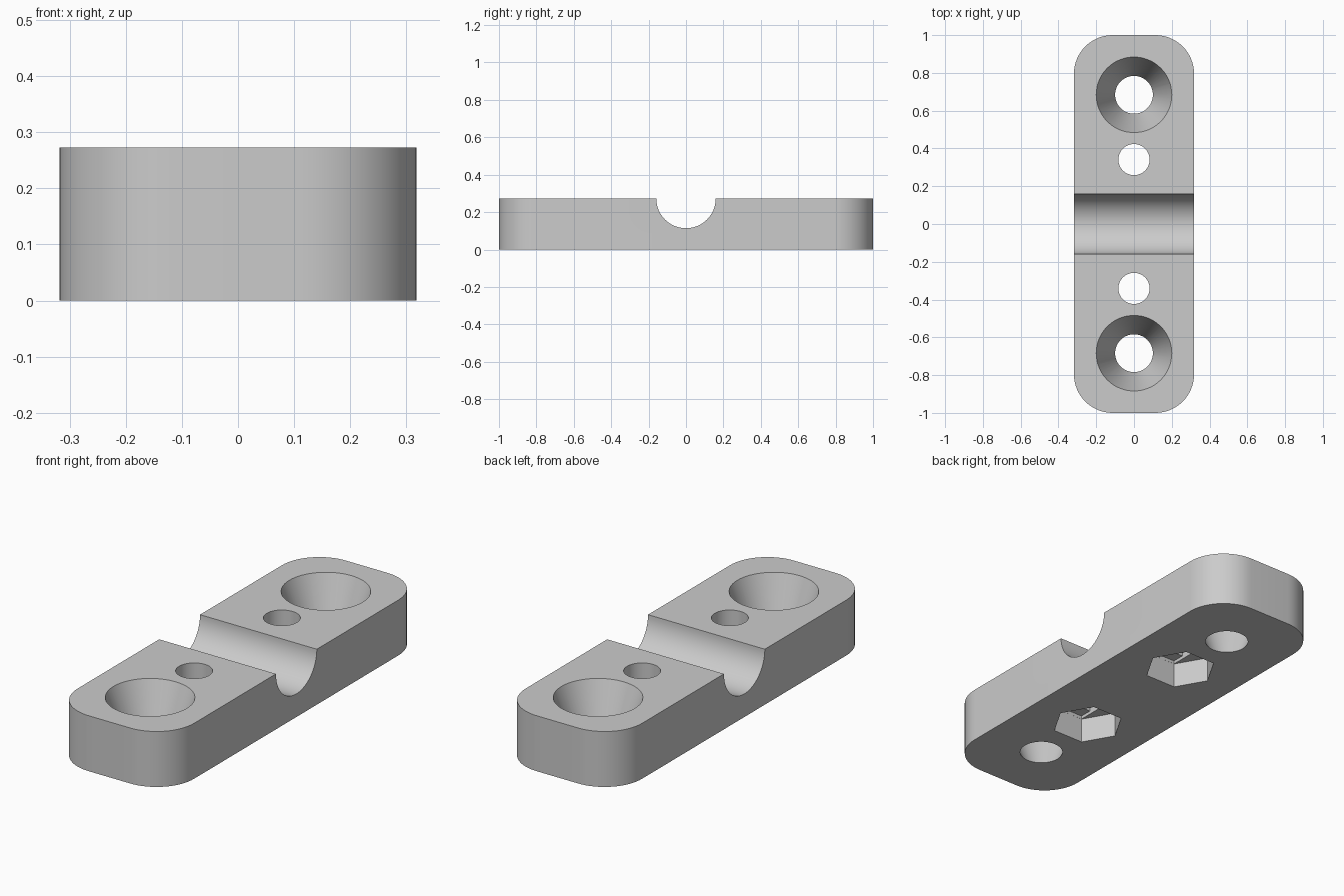
import bpy, bmesh, math
from mathutils import Matrix, Vector

old = bpy.data.objects.get("Cube")
if old:
    bpy.data.objects.remove(old, do_unlink=True)

HALF_X, HALF_Y, HEIGHT, CORNER = 0.318, 1.0, 0.273, 0.205
SINK_Y, BOLT_Y = 0.684, 0.341
HOLE_R, HEX_R, POCKET, STEP = 0.0825, 0.168, 0.125, 0.016

grey = bpy.data.materials.new("plain grey")
grey.use_nodes = True
grey.diffuse_color = (0.6, 0.6, 0.6, 1)
grey.node_tree.nodes["Principled BSDF"].inputs["Base Color"].default_value = (0.6, 0.6, 0.6, 1)


def make_object(name, bm):
    bmesh.ops.recalc_face_normals(bm, faces=bm.faces)
    mesh = bpy.data.meshes.new(name)
    bm.to_mesh(mesh)
    bm.free()
    mesh.materials.append(grey)
    obj = bpy.data.objects.new(name, mesh)
    bpy.context.collection.objects.link(obj)
    return obj


def cone(name, y, z0, z1, r0, r1, sides=64):
    bm = bmesh.new()
    bmesh.ops.create_cone(bm, cap_ends=True, segments=sides, radius1=r0, radius2=r1,
                          depth=z1 - z0, matrix=Matrix.Translation((0, y, (z0 + z1) / 2)))
    return make_object(name, bm)


def box(name, y, half_x, half_y, z0, z1):
    bm = bmesh.new()
    bmesh.ops.create_cube(bm, size=1, matrix=Matrix.Translation((0, y, (z0 + z1) / 2))
                          @ Matrix.Diagonal((2 * half_x, 2 * half_y, z1 - z0, 1)))
    return make_object(name, bm)


def hexagon(name, y, radius, z0, z1):
    # Corners lie on the x axis
    bm = bmesh.new()
    ring = [bm.verts.new((radius * math.cos(i * math.pi / 3),
                          y + radius * math.sin(i * math.pi / 3), z0)) for i in range(6)]
    face = bm.faces.new(ring)
    new = bmesh.ops.extrude_face_region(bm, geom=[face])["geom"]
    bmesh.ops.translate(bm, vec=(0, 0, z1 - z0),
                        verts=[v for v in new if isinstance(v, bmesh.types.BMVert)])
    return make_object(name, bm)


# Rounded rectangular bar
bm = bmesh.new()
outline = []
for quarter, (sx, sy) in enumerate(((1, 1), (-1, 1), (-1, -1), (1, -1))):
    for i in range(17):
        a = (quarter + i / 16) * math.pi / 2
        outline.append(bm.verts.new((sx * (HALF_X - CORNER) + CORNER * math.cos(a),
                                     sy * (HALF_Y - CORNER) + CORNER * math.sin(a), 0)))
base = bm.faces.new(outline)
top = bmesh.ops.extrude_face_region(bm, geom=[base])["geom"]
bmesh.ops.translate(bm, vec=(0, 0, HEIGHT),
                    verts=[v for v in top if isinstance(v, bmesh.types.BMVert)])
clamp = make_object("clamp_bar", bm)

# Half-round groove across the middle
bm = bmesh.new()
bmesh.ops.create_cone(bm, cap_ends=True, segments=64, radius1=0.159, radius2=0.159, depth=1,
                      matrix=Matrix.Translation((0, 0, HEIGHT)) @ Matrix.Rotation(math.pi / 2, 4, 'Y'))
cutters = [make_object("groove_cutter", bm)]

# Tapered screw holes, bolt holes and stepped nut pockets at both ends
over = 0.02
taper = 0.1 / HEIGHT * over
for side in (-1, 1):
    y = side * BOLT_Y
    cutters += [
        cone("screw_cutter", side * SINK_Y, -over, HEIGHT + over, 0.1 - taper, 0.2 + taper),
        hexagon("nut_cutter", y, HEX_R, -over, POCKET),
        box("slot_cutter", y, 0.083, 0.145, POCKET - over, POCKET + STEP),
        box("square_cutter", y, 0.083, 0.083, POCKET - over / 2, POCKET + 2 * STEP),
        cone("bolt_cutter", y, POCKET - over / 4, HEIGHT + over, HOLE_R, HOLE_R),
    ]

bpy.context.view_layer.objects.active = clamp
for cutter in cutters:
    cutter.hide_render = True
    mod = clamp.modifiers.new(cutter.name, 'BOOLEAN')
    mod.operation, mod.solver, mod.object = 'DIFFERENCE', 'EXACT', cutter
    bpy.ops.object.modifier_apply(modifier=mod.name)
for cutter in cutters:
    bpy.data.objects.remove(cutter, do_unlink=True)

# Smooth curved walls, keep rims sharp
bpy.ops.object.select_all(action='DESELECT')
clamp.select_set(True)
bpy.ops.object.shade_smooth_by_angle(angle=math.radians(30))
